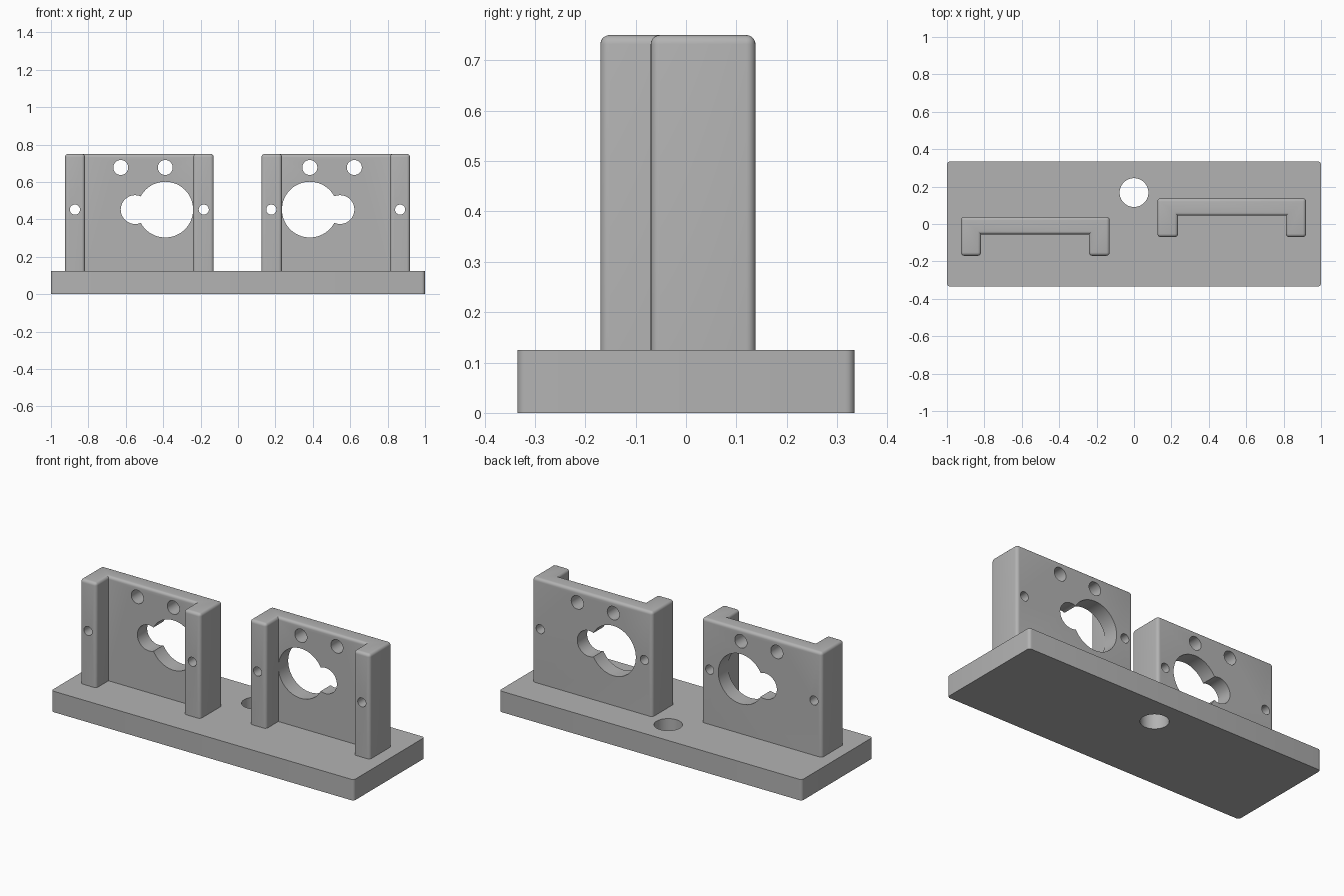
import bpy
import bmesh
from math import radians

cube = bpy.data.objects.get("Cube")
if cube:
    bpy.data.objects.remove(cube, do_unlink=True)

grey = bpy.data.materials.new("plain grey")
grey.use_nodes = True
colour = (0.45, 0.45, 0.45, 1)
grey.diffuse_color = colour
grey.node_tree.nodes["Principled BSDF"].inputs["Base Color"].default_value = colour

BASE_TOP = 0.125
BRACKET_TOP = 0.75


def extrude_outline(name, outline, z0, z1, radius, round_top):
    """Extrude a plan outline, rounding convex uprights and optionally the rim."""
    bm = bmesh.new()
    face = bm.faces.new([bm.verts.new((x, y, z0)) for x, y in outline])
    ext = bmesh.ops.extrude_face_region(bm, geom=[face])
    for v in ext["geom"]:
        if isinstance(v, bmesh.types.BMVert):
            v.co.z = z1
    bmesh.ops.recalc_face_normals(bm, faces=bm.faces)
    chosen = []
    for e in bm.edges:
        a, b = (v.co.z for v in e.verts)
        upright = abs(a - b) > 0.01
        rim = round_top and min(a, b) > z1 - 0.001
        if (upright and e.is_convex) or rim:
            chosen.append(e)
    bmesh.ops.bevel(bm, geom=chosen, offset=radius, segments=5, profile=0.5,
                    affect='EDGES', clamp_overlap=True)
    mesh = bpy.data.meshes.new(name)
    bm.to_mesh(mesh)
    bm.free()
    mesh.materials.append(grey)
    obj = bpy.data.objects.new(name, mesh)
    bpy.context.collection.objects.link(obj)
    return obj


def drill(obj, location, radius, along_y):
    """Cut a round hole through the part."""
    bpy.ops.mesh.primitive_cylinder_add(
        vertices=64, radius=radius, depth=1, location=location,
        rotation=(radians(90) if along_y else 0, 0, 0))
    cutter = bpy.context.object
    cutter.hide_render = True
    cutter.data.materials.append(grey)
    mod = obj.modifiers.new("hole", 'BOOLEAN')
    mod.operation = 'DIFFERENCE'
    mod.solver = 'EXACT'
    mod.object = cutter
    bpy.context.view_layer.objects.active = obj
    bpy.ops.object.modifier_apply(modifier=mod.name)
    bpy.data.objects.remove(cutter, do_unlink=True)


def smooth(obj):
    bpy.ops.object.select_all(action='DESELECT')
    obj.select_set(True)
    bpy.context.view_layer.objects.active = obj
    bpy.ops.object.shade_smooth_by_angle(angle=radians(30))


# Base plate with a mounting hole
base = extrude_outline("base_plate",
                       [(-1, -0.335), (1, -0.335), (1, 0.335), (-1, 0.335)],
                       0, BASE_TOP, 0.018, False)
drill(base, (0, 0.168, 0), 0.077, False)
smooth(base)

# Bracket plan: back wall with two forward legs, mirrored for the other side
PLAN = [(0.125, 0.138), (0.125, -0.07), (0.235, -0.07), (0.235, 0.045),
        (0.813, 0.045), (0.813, -0.07), (0.92, -0.07), (0.92, 0.138)]

# Holes as x, z, radius: keyhole pair, upper pair, leg pair
HOLES = [(0.384, 0.452, 0.149), (0.545, 0.452, 0.077),
         (0.384, 0.677, 0.04), (0.622, 0.677, 0.04),
         (0.178, 0.452, 0.027), (0.867, 0.452, 0.027)]

for name, side, shift_x, shift_y in (("left_bracket", 1, 0, 0),
                                     ("right_bracket", -1, -0.005, -0.1)):
    outline = [(side * x + shift_x, y + shift_y) for x, y in PLAN]
    bracket = extrude_outline(name, outline, BASE_TOP, BRACKET_TOP, 0.018, True)
    for x, z, r in HOLES:
        drill(bracket, (side * x + shift_x, 0, z), r, True)
    smooth(bracket)
